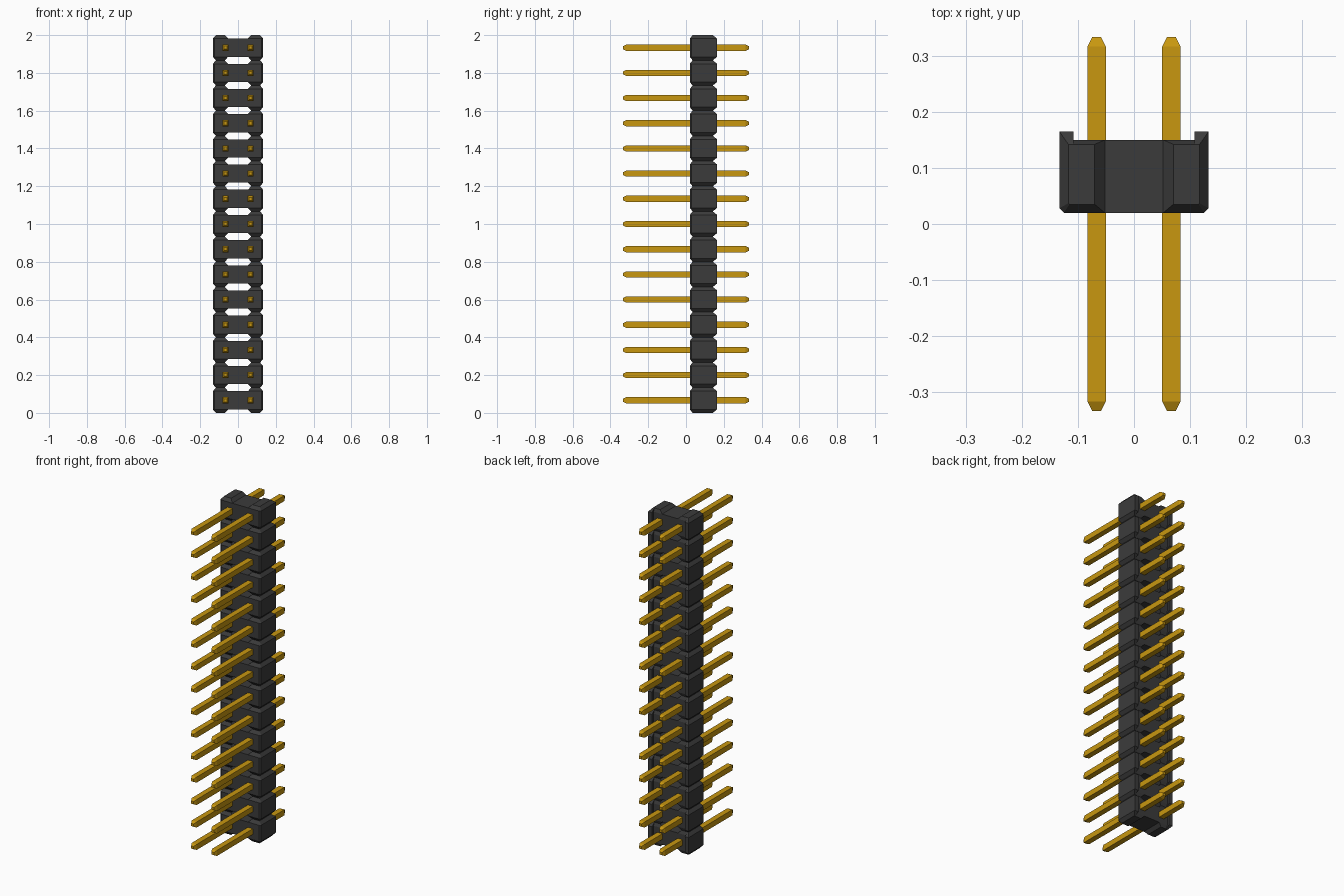
import bpy, bmesh

cube = bpy.data.objects.get("Cube")
if cube:
    bpy.data.objects.remove(cube, do_unlink=True)

ROWS = 15
PITCH = 2 / ROWS
HALF = PITCH / 2      # half height of one segment
WEB = 0.048           # half height of the bridge between the lobes


def material(name, rgb, roughness, metallic=0.0):
    mat = bpy.data.materials.new(name)
    mat.use_nodes = True
    mat.diffuse_color = (*rgb, 1)
    bsdf = mat.node_tree.nodes["Principled BSDF"]
    bsdf.inputs["Base Color"].default_value = (*rgb, 1)
    bsdf.inputs["Roughness"].default_value = roughness
    bsdf.inputs["Metallic"].default_value = metallic
    return mat


def loft(bm, loops):
    """Skin closed loops of equal length and cap both ends."""
    rings = [[bm.verts.new(p) for p in loop] for loop in loops]
    n = len(rings[0])
    for a, b in zip(rings, rings[1:]):
        for i in range(n):
            j = (i + 1) % n
            bm.faces.new((a[i], a[j], b[j], b[i]))
    bm.faces.new(rings[0][::-1])
    bm.faces.new(rings[-1])


def stacked_object(name, bm, mat):
    """Make the object and repeat it up the strip."""
    bmesh.ops.remove_doubles(bm, verts=bm.verts[:], dist=0.0001)
    bmesh.ops.recalc_face_normals(bm, faces=bm.faces[:])
    mesh = bpy.data.meshes.new(name)
    bm.to_mesh(mesh)
    bm.free()
    mesh.materials.append(mat)
    obj = bpy.data.objects.new(name, mesh)
    bpy.context.collection.objects.link(obj)
    obj.location.z = HALF
    arr = obj.modifiers.new("Rows", 'ARRAY')
    arr.count = ROWS
    arr.use_relative_offset = False
    arr.use_constant_offset = True
    arr.constant_offset_displace = (0, 0, PITCH)
    return obj


plastic = material("black plastic", (0.044, 0.044, 0.044), 0.6)
gold = material("gold", (0.58, 0.31, 0.005), 0.4)

# Housing: bevelled lobes with a rear lip, mirrored left and right
base = [(0.052, 0.02), (0.125, 0.02), (0.133, 0.028), (0.133, 0.165),
        (0.108, 0.165), (0.108, 0.15), (0.052, 0.15)]
plateau = [(0.07, 0.035), (0.115, 0.035), (0.117, 0.037), (0.117, 0.142),
           (0.108, 0.142), (0.108, 0.142), (0.07, 0.142)]
levels = [(plateau, -HALF), (base, -WEB), (base, WEB), (plateau, HALF)]
for side, label in ((1, "left"), (-1, "right")):
    bm = bmesh.new()
    loft(bm, [[(side * x, y, z) for x, y in outline] for outline, z in levels])
    stacked_object(label + "_housing_lobes", bm, plastic)

# Bridges joining the two lobes of each row
bm = bmesh.new()
rect = [(-0.052, 0.02), (0.052, 0.02), (0.052, 0.15), (-0.052, 0.15)]
loft(bm, [[(x, y, z) for x, y in rect] for z in (-WEB, WEB)])
stacked_object("housing_bridges", bm, plastic)

# Square pins with tapered tips
corners = [(-1, -1), (1, -1), (1, 1), (-1, 1)]
sections = [(-0.333, 0.008), (-0.316, 0.0165), (0.316, 0.0165), (0.333, 0.008)]
for side, label in ((1, "left"), (-1, "right")):
    bm = bmesh.new()
    loft(bm, [[(side * HALF + cx * r, y, cz * r) for cx, cz in corners]
              for y, r in sections])
    stacked_object(label + "_pins", bm, gold)
